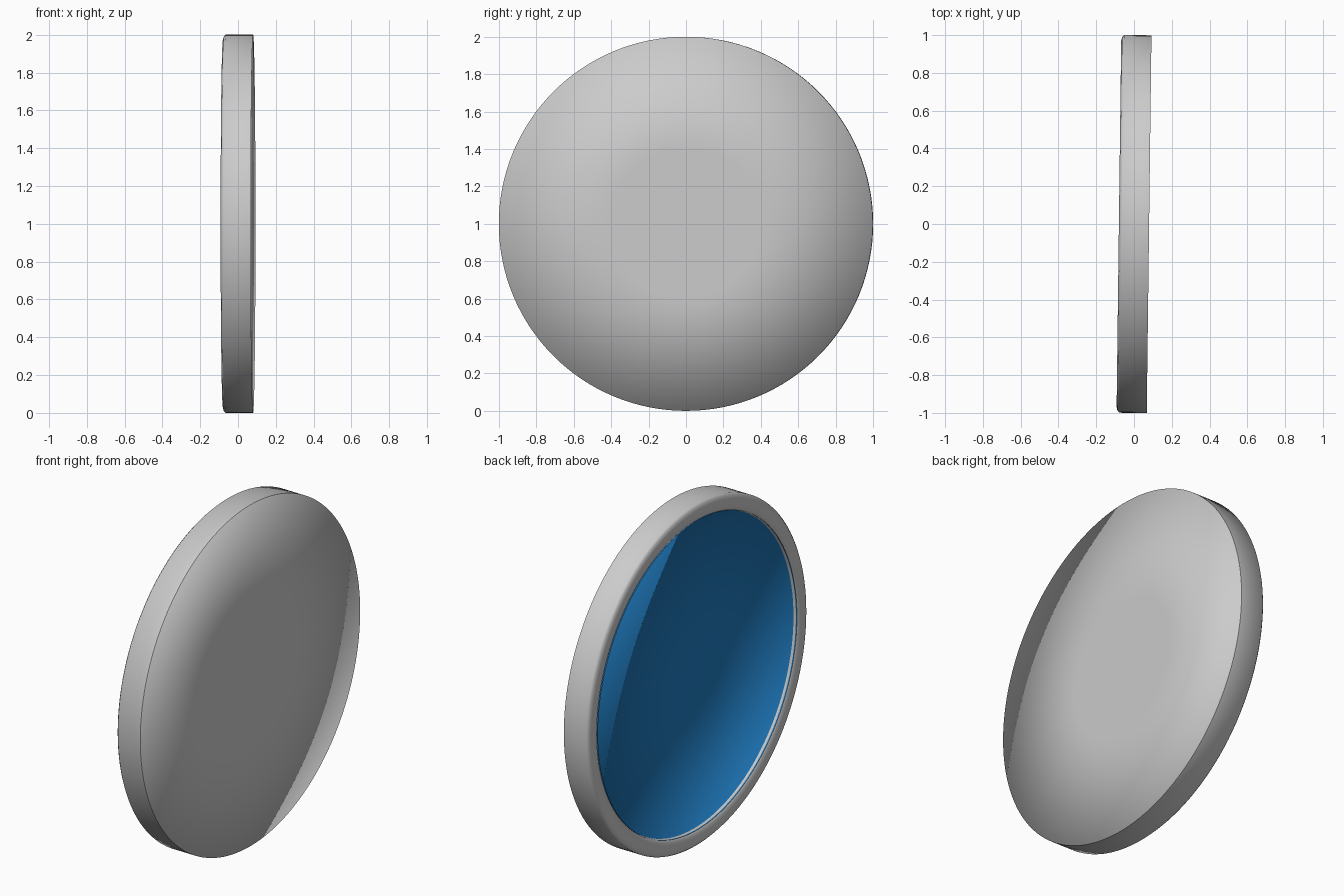
import bpy
import bmesh
from math import cos, sin, tau, radians
from mathutils import Matrix

SEGMENTS = 128
TILT = Matrix.Translation((0, 0, 1)) @ Matrix.Rotation(-0.0125, 4, 'Z')

cube = bpy.data.objects.get("Cube")
if cube:
    bpy.data.objects.remove(cube, do_unlink=True)


def make_material(name, colour):
    mat = bpy.data.materials.new(name)
    mat.use_nodes = True
    mat.diffuse_color = colour
    mat.node_tree.nodes["Principled BSDF"].inputs["Base Color"].default_value = colour
    return mat


def lathe(name, profile, mat, sharp_angle=180):
    """Turn (height, radius) points about the x axis; order gives outward faces."""
    bm = bmesh.new()
    loops = []
    for h, r in profile:
        loops.append([bm.verts.new((h, r * cos(tau * i / SEGMENTS), r * sin(tau * i / SEGMENTS)))
                      for i in range(SEGMENTS)])
    for a, b in zip(loops, loops[1:]):
        for i in range(SEGMENTS):
            k = (i + 1) % SEGMENTS
            bm.faces.new((a[i], b[i], b[k], a[k]))
    bmesh.ops.remove_doubles(bm, verts=bm.verts, dist=0.00001)
    bm.transform(TILT)
    for face in bm.faces:
        face.smooth = True
    mesh = bpy.data.meshes.new(name)
    bm.to_mesh(mesh)
    bm.free()
    mesh.set_sharp_from_angle(angle=radians(sharp_angle))
    mesh.materials.append(mat)
    obj = bpy.data.objects.new(name, mesh)
    bpy.context.collection.objects.link(obj)
    return obj


grey = make_material("light grey", (0.6, 0.6, 0.6, 1))
blue = make_material("bright blue", (0.014, 0.2, 0.53, 1))

# Plain side of the disc, with a short skirt tucked inside the rim
lathe("plain_face", [(0.08, 0), (0.08, 0.4), (0.08, 1), (0, 0.998)], grey)

# Outer wall and the rounded raised border
lathe("rim", [(0.08, 1), (-0.065, 1), (-0.075, 0.99), (-0.08, 0.97), (-0.08, 0.945),
              (-0.076, 0.92), (-0.068, 0.905), (-0.05, 0.9)], grey, 50)

# Recessed coloured side, its edge turned up behind the border
lathe("blue_face", [(-0.075, 0.905), (-0.055, 0.905), (-0.055, 0.1), (-0.055, 0)], blue)
